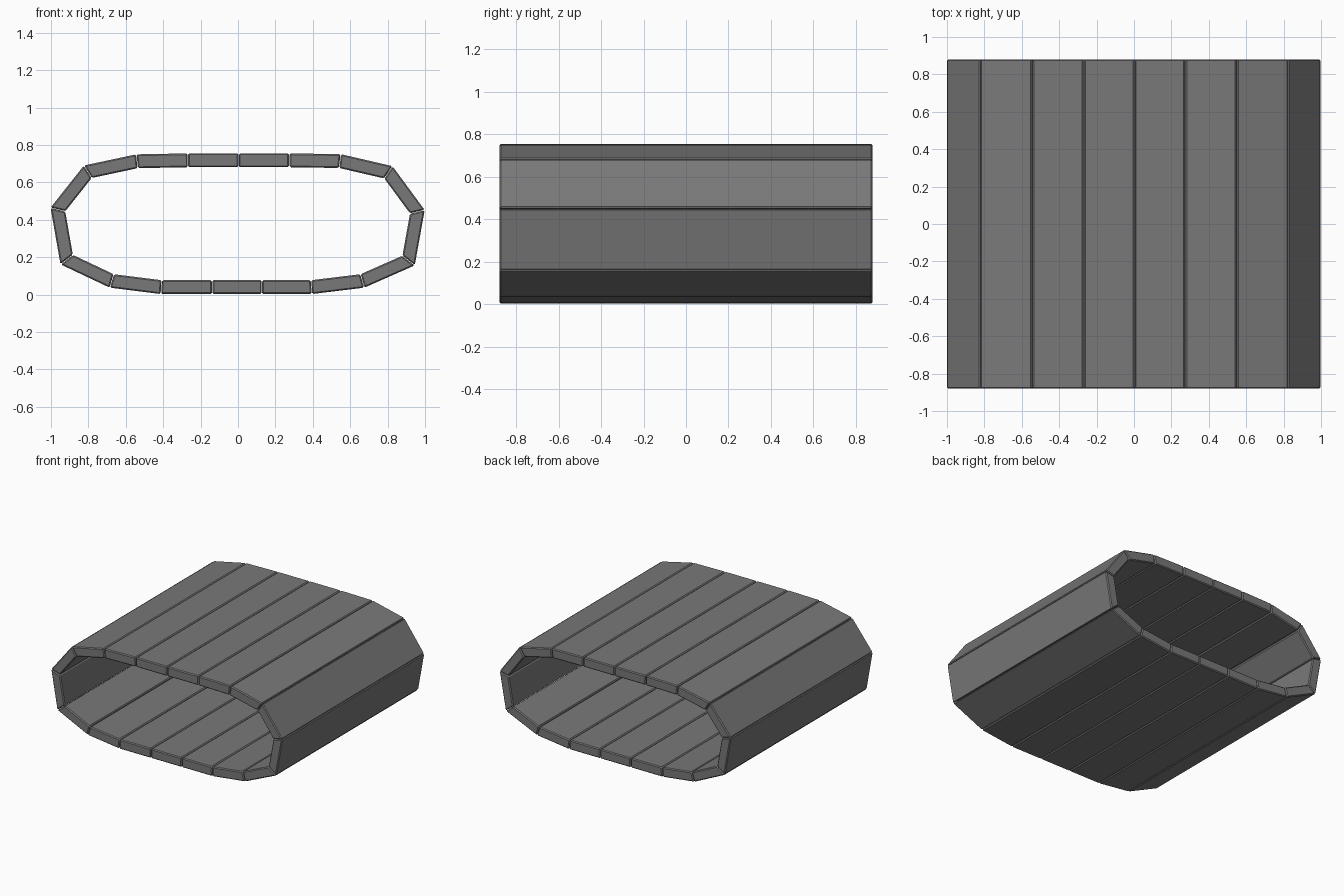
import bpy, bmesh
from mathutils import Vector

if "Cube" in bpy.data.objects:
    bpy.data.objects.remove(bpy.data.objects["Cube"])

THICK, DEPTH, GAP, BEVEL = 0.074, 1.76, 0.0015, 0.007

# Hinge points of the closed track loop in the x-z plane (counter-clockwise)
pivots = [Vector(p) for p in [
    (-.41, .04), (-.138, .04), (.128, .04), (.393, .04), (.665, .073),
    (.912, .182), (.959, .443), (.804, .654), (.545, .714), (.274, .718),
    (.003, .718), (-.268, .718), (-.54, .713), (-.803, .657),
    (-.963, .455), (-.916, .187), (-.675, .073)]]
N = len(pivots)

# Dark grey metal
dark = bpy.data.materials.new("dark_grey")
dark.diffuse_color = (0.19, 0.19, 0.19, 1)
dark.use_nodes = True
dark.node_tree.nodes["Principled BSDF"].inputs["Base Color"].default_value = dark.diffuse_color


def direction(i):
    return (pivots[(i + 1) % N] - pivots[i % N]).normalized()


def mitre(i):
    """Half-thickness offset along the bisector at hinge i, pointing outwards."""
    d0, d1 = direction(i - 1), direction(i)
    n0, n1 = Vector((d0.y, -d0.x)), Vector((d1.y, -d1.x))
    m = (n0 + n1).normalized()
    return m * (THICK / 2 / m.dot(n1))


def add_plate(i):
    """One flat track plate with mitred ends and a chamfered rim."""
    d = direction(i) * GAP
    a, b = pivots[i] + d, pivots[(i + 1) % N] - d
    ma, mb = mitre(i), mitre(i + 1)
    bm = bmesh.new()
    face = bm.faces.new([bm.verts.new((p.x, -DEPTH / 2, p.y))
                         for p in (a + ma, b + mb, b - mb, a - ma)])
    ext = bmesh.ops.extrude_face_region(bm, geom=[face], use_keep_orig=True)
    bmesh.ops.translate(bm, vec=(0, DEPTH, 0),
                        verts=[v for v in ext["geom"] if isinstance(v, bmesh.types.BMVert)])
    bmesh.ops.recalc_face_normals(bm, faces=bm.faces)
    bmesh.ops.bevel(bm, geom=bm.edges[:], offset=BEVEL, segments=1, affect='EDGES')
    me = bpy.data.meshes.new(f"track_plate_{i:02d}")
    bm.to_mesh(me)
    bm.free()
    me.materials.append(dark)
    bpy.context.collection.objects.link(bpy.data.objects.new(me.name, me))


# Track loop
for i in range(N):
    add_plate(i)
